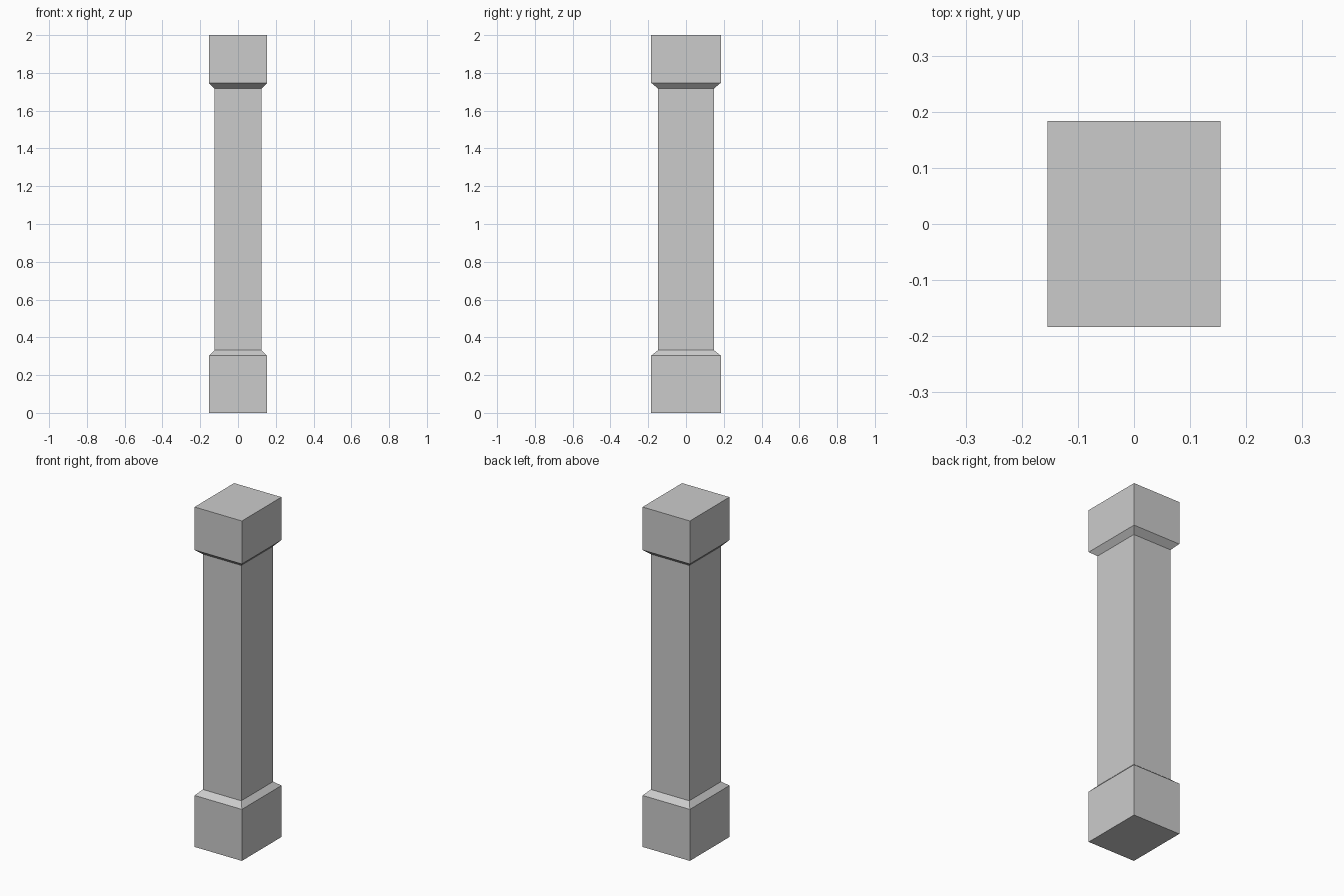
import bpy, bmesh

if "Cube" in bpy.data.objects:
    bpy.data.objects.remove(bpy.data.objects["Cube"])

# Profile of the pillar: (half width x, half depth y, height z)
BLOCK = (0.154, 0.184)
SHAFT = (0.125, 0.148)
profile = [
    (*BLOCK, 0.0), (*BLOCK, 0.303),      # base block
    (*SHAFT, 0.332), (*SHAFT, 1.717),    # bevel up to shaft
    (*BLOCK, 1.747), (*BLOCK, 2.0),      # bevel out to capital block
]


def loft_rectangles(name, sections):
    """Skin a stack of rectangles into one closed, flat-shaded mesh."""
    bm = bmesh.new()
    rings = [[bm.verts.new((sx * hx, sy * hy, z))
              for sx, sy in ((-1, -1), (1, -1), (1, 1), (-1, 1))]
             for hx, hy, z in sections]
    for low, high in zip(rings, rings[1:]):
        for i in range(4):
            j = (i + 1) % 4
            bm.faces.new((low[i], low[j], high[j], high[i]))
    bm.faces.new(rings[0][::-1])
    bm.faces.new(rings[-1])
    mesh = bpy.data.meshes.new(name)
    bm.to_mesh(mesh)
    bm.free()
    obj = bpy.data.objects.new(name, mesh)
    bpy.context.collection.objects.link(obj)
    return obj


# Square pillar with base, shaft and capital in one continuous surface
loft_rectangles("pillar", profile)
